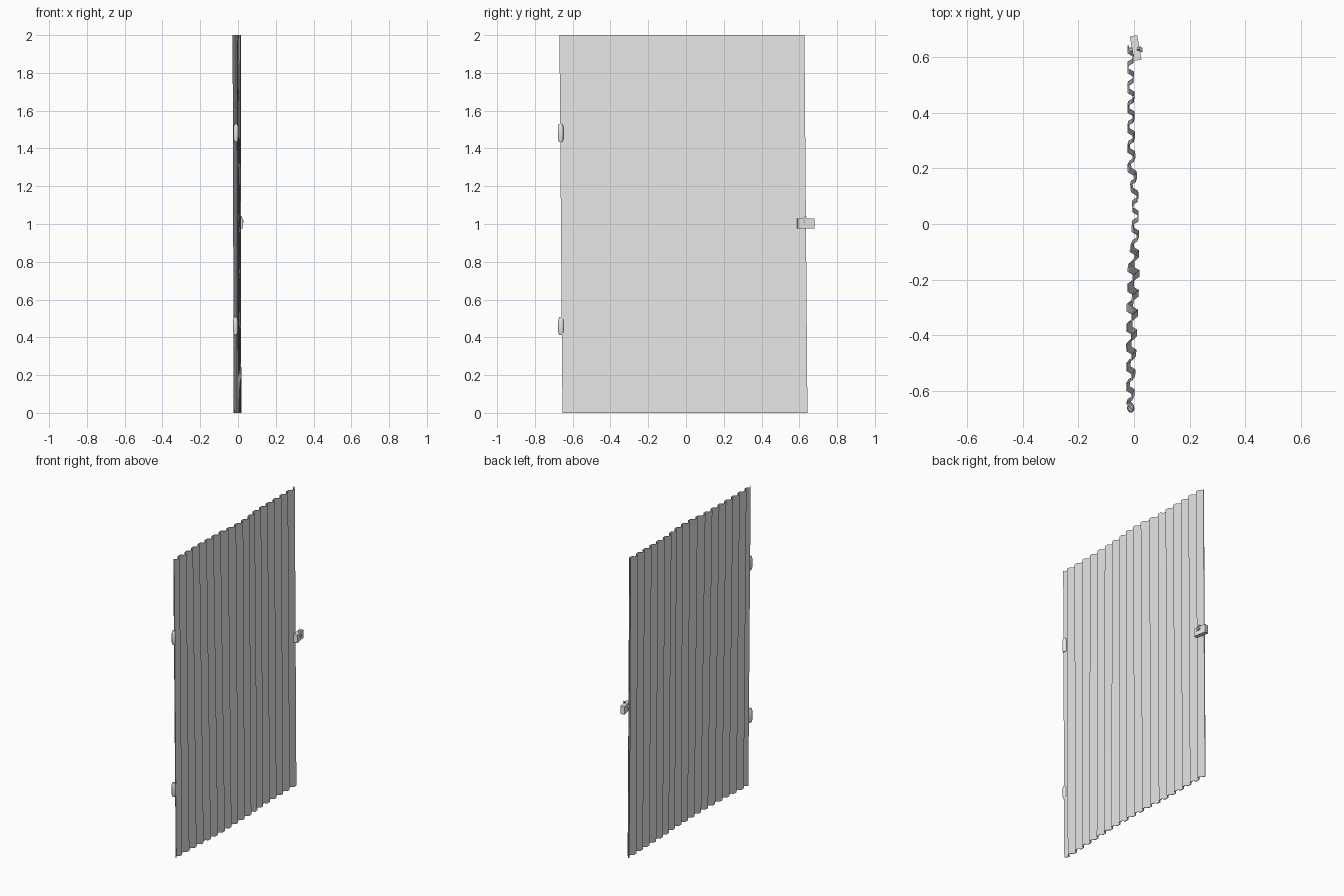
import bpy, bmesh, math
from mathutils import Matrix, Vector

cube = bpy.data.objects.get("Cube")
if cube:
    bpy.data.objects.remove(cube, do_unlink=True)

# Single plain grey metal
metal = bpy.data.materials.new("grey_metal")
metal.use_nodes = True
GREY = (0.8, 0.8, 0.8, 1)
metal.diffuse_color = GREY
metal.node_tree.nodes["Principled BSDF"].inputs["Base Color"].default_value = GREY


def add_object(name, bm):
    bmesh.ops.recalc_face_normals(bm, faces=bm.faces)
    mesh = bpy.data.meshes.new(name)
    bm.to_mesh(mesh)
    bm.free()
    mesh.materials.append(metal)
    obj = bpy.data.objects.new(name, mesh)
    bpy.context.collection.objects.link(obj)
    return obj


def lerp_table(table, y):
    for (y0, x0), (y1, x1) in zip(table, table[1:]):
        if y <= y1:
            return x0 + (x1 - x0) * max(0, (y - y0) / (y1 - y0))
    return table[-1][1]


# Corrugated sheet: trapezoid ribs along a gently warped centre line
PITCH, DEPTH, THICK = 0.0715, 0.009, 0.0025
Y_MIN, Y_MAX = -0.67, 0.627
TOP_BOW = [(-0.67, -0.017), (-0.4, -0.018), (-0.16, -0.012), (-0.05, 0.002),
           (0.05, 0.005), (0.12, 0.0), (0.2, -0.013), (0.63, -0.012)]
BOTTOM_BOW = [(-0.67, -0.012), (-0.4, 0.0), (-0.2, 0.008), (0.1, 0.004),
              (0.25, -0.008), (0.63, -0.012)]

profile = [(Y_MIN, 1)]
for k in range(17, -3, -1):
    centre = 0.485 - PITCH * k
    for offset, side in ((-0.024, 1), (-0.013, -1), (0.013, -1), (0.024, 1)):
        if Y_MIN + 0.004 < centre + offset < Y_MAX - 0.004:
            profile.append((centre + offset, side))
profile.append((Y_MAX, -1))

bm = bmesh.new()
skins = []
for face_side in (1, -1):
    rows = []
    for z, bow, shift in ((0, BOTTOM_BOW, 0.016), (2, TOP_BOW, 0)):
        rows.append([bm.verts.new((lerp_table(bow, y) + s * DEPTH + face_side * THICK,
                                   y + shift, z)) for y, s in profile])
    skins.append(rows)
front, back = skins
for i in range(len(profile) - 1):
    for low, high in skins:
        bm.faces.new((low[i], low[i + 1], high[i + 1], high[i]))
    for r in (0, 1):
        bm.faces.new((front[r][i], front[r][i + 1], back[r][i + 1], back[r][i]))
for i in (0, -1):
    bm.faces.new((front[0][i], front[1][i], back[1][i], back[0][i]))
sheet = add_object("corrugated_sheet", bm)

# Even shading across the ribs, crisp rims
mesh = sheet.data
normals = [Vector((0, 0, 1))] * len(mesh.loops)
for poly in mesh.polygons:
    poly.use_smooth = True
    n = poly.normal.copy()
    heights = {round(mesh.vertices[v].co.z) for v in poly.vertices}
    if len(heights) == 2 and abs(n.x) > 0.1:
        n = Vector((math.copysign(1, n.x), 0, 0))
    for loop in poly.loop_indices:
        normals[loop] = n
mesh.normals_split_custom_set(normals)


# Hinge barrels with tapered ends
def hinge(name, x, y, z):
    bm = bmesh.new()
    rings = []
    for h, r in ((-0.047, 0.010), (-0.032, 0.0155), (0.032, 0.0155), (0.047, 0.010)):
        rings.append([bm.verts.new((r * 0.82 * math.cos(a), r * math.sin(a), h))
                      for a in (math.tau * i / 10 for i in range(10))])
    for a, b in zip(rings, rings[1:]):
        for i in range(10):
            j = (i + 1) % 10
            bm.faces.new((a[i], a[j], b[j], b[i]))
    bm.faces.new(rings[0])
    bm.faces.new(rings[-1])
    obj = add_object(name, bm)
    obj.location = (x, y, z)
    for p in obj.data.polygons:
        p.use_smooth = len(p.vertices) == 4


hinge("upper_hinge", -0.011, -0.664, 1.482)
hinge("lower_hinge", -0.013, -0.662, 0.46)


# Latch block, cross pin and small lever
def box(name, location, size, rotation=Matrix()):
    bm = bmesh.new()
    bmesh.ops.create_cube(bm, size=1)
    bmesh.ops.scale(bm, vec=size, verts=bm.verts)
    bmesh.ops.transform(bm, matrix=Matrix.Translation(location) @ rotation, verts=bm.verts)
    return add_object(name, bm)


box("latch_block", (0.006, 0.634, 1.002), (0.027, 0.089, 0.054),
    Matrix.Rotation(math.radians(10), 4, 'Z'))
box("latch_lever", (0.016, 0.626, 1.022), (0.012, 0.009, 0.04),
    Matrix.Rotation(math.radians(-25), 4, 'X'))
box("latch_foot", (0.014, 0.624, 1.01), (0.02, 0.036, 0.012))

bm = bmesh.new()
bmesh.ops.create_cone(bm, cap_ends=True, segments=8, radius1=0.008, radius2=0.008, depth=0.054)
bmesh.ops.transform(bm, matrix=Matrix.Translation((0.003, 0.627, 1.012))
                    @ Matrix.Rotation(math.pi / 2, 4, 'Y'), verts=bm.verts)
add_object("latch_pin", bm)
